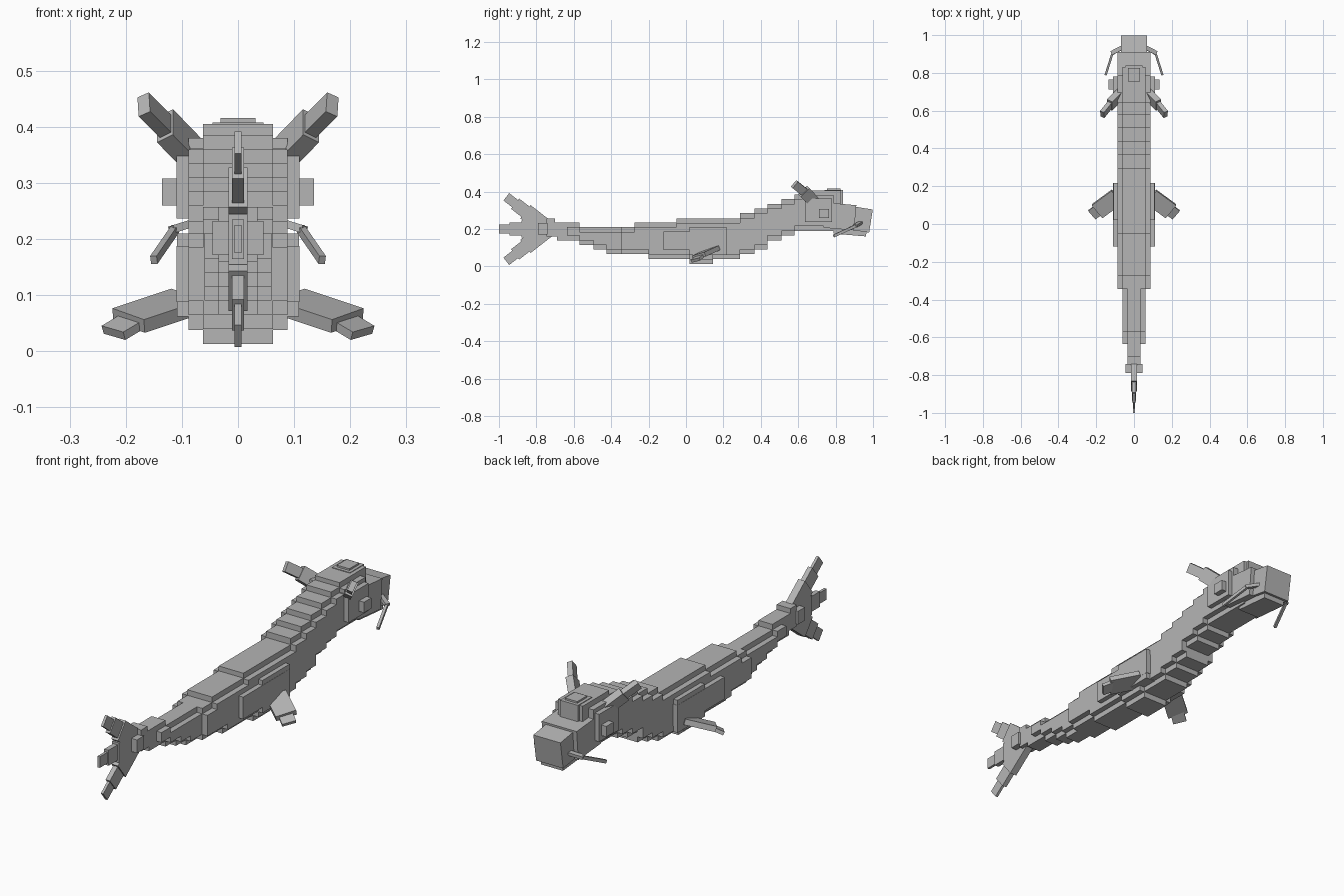
import bpy, bmesh, math
from mathutils import Vector, Matrix

if "Cube" in bpy.data.objects:
    bpy.data.objects.remove(bpy.data.objects["Cube"])

grey = bpy.data.materials.new("plain grey")
grey.diffuse_color = (0.46, 0.46, 0.46, 1)
grey.use_nodes = True
grey.node_tree.nodes["Principled BSDF"].inputs["Base Color"].default_value = grey.diffuse_color


def finish(name, bm):
    bmesh.ops.recalc_face_normals(bm, faces=bm.faces)
    me = bpy.data.meshes.new(name)
    bm.to_mesh(me)
    bm.free()
    me.materials.append(grey)
    ob = bpy.data.objects.new(name, me)
    bpy.context.collection.objects.link(ob)
    return ob


def box(name, x, y, z, tilt=0.0):
    """Box from (min, max) ranges, pitched about its centre by tilt degrees."""
    bm = bmesh.new()
    size = [b - a for a, b in (x, y, z)]
    mid = Vector([(a + b) / 2 for a, b in (x, y, z)])
    m = Matrix.Translation(mid) @ Matrix.Rotation(math.radians(tilt), 4, 'X') @ Matrix.Diagonal((*size, 1))
    bmesh.ops.create_cube(bm, size=1, matrix=m)
    return finish(name, bm)


def mid_box(name, half, y, z, tilt=0.0):
    return box(name, (-half, half), y, z, tilt)


def beam(name, a, b, width, thick, across):
    """Box running from a to b; its width lies along the across direction."""
    a, b = Vector(a), Vector(b)
    d = (b - a).normalized()
    w = Vector(across)
    w = (w - d * w.dot(d)).normalized()
    t = d.cross(w)
    m = Matrix((d * (b - a).length, w * width, t * thick)).transposed().to_4x4()
    bm = bmesh.new()
    bmesh.ops.create_cube(bm, size=1, matrix=Matrix.Translation((a + b) / 2) @ m)
    return finish(name, bm)


# stepped back and belly lines: (start y, z), each step runs to the next start
BACK = [(-.745, .257), (-.70, .235), (-.57, .21), (-.275, .235), (-.05, .257),
        (.29, .285), (.365, .31), (.435, .335), (.51, .36), (.58, .385), (.64, .405)]
BELLY = [(-.745, .16), (-.69, .14), (-.57, .115), (-.495, .09), (-.425, .066),
         (-.2, .04), (.02, .013), (.145, .04), (.29, .066), (.365, .09),
         (.435, .14), (.51, .165), (.58, .19)]


def steps(line, y0, y1, shift):
    pts = []
    for i, (y, z) in enumerate(line):
        end = line[i + 1][0] if i + 1 < len(line) else 9
        a, b = max(y, y0), min(end, y1)
        if a < b:
            pts += [(a, z + shift), (b, z + shift)]
    return pts


def stepped_body(name, half, y0, y1, inset):
    outline = steps(BACK, y0, y1, -inset) + steps(BELLY, y0, y1, inset)[::-1]
    bm = bmesh.new()
    f = bm.faces.new([bm.verts.new((-half, y, z)) for y, z in outline])
    r = bmesh.ops.extrude_face_region(bm, geom=[f])
    bmesh.ops.translate(bm, vec=(2 * half, 0, 0),
                        verts=[v for v in r['geom'] if isinstance(v, bmesh.types.BMVert)])
    return finish(name, bm)


# body and tail stem, narrow spine tier plus wider inset tier
stepped_body("body_spine", .062, -.345, .83, 0)
stepped_body("body_sides", .088, -.345, .79, .025)
stepped_body("stem_spine", .035, -.745, -.345, 0)
stepped_body("stem_sides", .060, -.635, -.345, .025)
mid_box("flank_plates", .11, (-.12, .218), (.088, .188))
mid_box("flank_core", .109, (.02, .216), (.062, .21))

# head
mid_box("cheek_plates", .11, (.637, .78), (.237, .362))
mid_box("ears", .135, (.712, .765), (.26, .308))
mid_box("forehead", .045, (.74, .84), (.32, .408))
mid_box("crest", .031, (.755, .825), (.38, .416))
mid_box("face", .088, (.74, .905), (.2, .335), -5)
mid_box("snout", .068, (.80, .99), (.195, .32), -9)
mid_box("lower_jaw", .055, (.79, .965), (.168, .215), -5)

# tail joint and three-pronged tail
mid_box("tail_joint", .045, (-.79, -.74), (.172, .232))
root = Vector((0, -.74, .2))
for name, angle, reach in (("upper", 38, 1.0), ("middle", 0, .93), ("lower", -38, 1.0)):
    d = Vector((0, -math.cos(math.radians(angle)), math.sin(math.radians(angle))))
    n = Vector((0, d.z, -d.y))
    for i, (s, e, w, t) in enumerate(((0, .15, .09, .034), (.13, .22, .07, .022), (.2, .28, .05, .012))):
        beam(f"tail_{name}_{i + 1}", root + d * s * reach, root + d * e * reach, w, t, n)

for side, s in (("right", 1), ("left", -1)):
    # upper fins behind the head
    beam(f"upper_fin_base_{side}", (s * .07, .69, .34), (s * .13, .63, .402), .065, .034, (0, 1, 1))
    beam(f"upper_fin_tip_{side}", (s * .12, .64, .392), (s * .168, .58, .44), .045, .024, (0, 1, 1))
    # lower side fins
    beam(f"lower_fin_base_{side}", (s * .09, .145, .09), (s * .195, .068, .055), .09, .025, (s * .5, .8, .25))
    beam(f"lower_fin_tip_{side}", (s * .18, .08, .058), (s * .222, .05, .033), .06, .016, (s * .5, .8, .25))
    # whiskers
    beam(f"whisker_base_{side}", (s * .06, .935, .235), (s * .118, .905, .217), .022, .014, (0, 1, 0))
    beam(f"whisker_tip_{side}", (s * .112, .91, .218), (s * .15, .79, .163), .015, .012, (0, 0, 1))
    # nostrils
    box(f"nostril_{side}", (s * .03 - .008, s * .03 + .008), (.97, .98), (.296, .305), -9)
